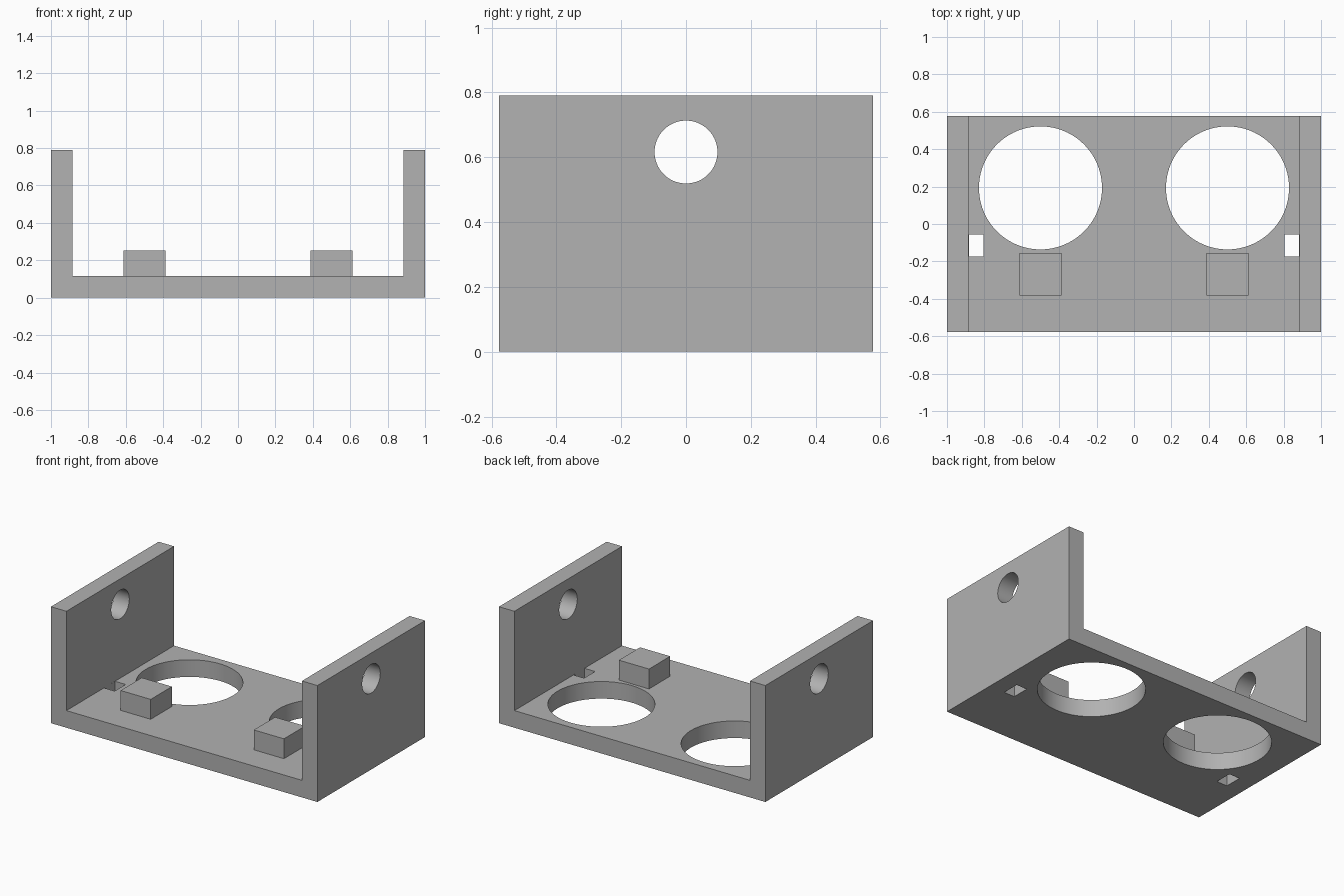
import bpy, bmesh, math
from mathutils import Matrix, Vector

cube = bpy.data.objects.get("Cube")
if cube:
    bpy.data.objects.remove(cube, do_unlink=True)

DEPTH, HEIGHT, THICK = 0.577, 0.79, 0.116   # half depth, wall height, plate thickness
INNER = 1 - THICK

grey = bpy.data.materials.new("plain_grey")
grey.use_nodes = True
colour = (0.445, 0.445, 0.445, 1)
grey.diffuse_color = colour
grey.node_tree.nodes["Principled BSDF"].inputs["Base Color"].default_value = colour


def finish(name, bm):
    bmesh.ops.recalc_face_normals(bm, faces=bm.faces)
    mesh = bpy.data.meshes.new(name)
    bm.to_mesh(mesh)
    bm.free()
    mesh.materials.append(grey)
    obj = bpy.data.objects.new(name, mesh)
    bpy.context.collection.objects.link(obj)
    return obj


def box(name, low, high):
    low, high = Vector(low), Vector(high)
    bm = bmesh.new()
    size = Matrix.Diagonal((high - low).to_4d())
    bmesh.ops.create_cube(bm, size=1, matrix=Matrix.Translation((low + high) / 2) @ size)
    return finish(name, bm)


def cylinder(name, centre, radius, length, turn=0.0):
    bm = bmesh.new()
    bmesh.ops.create_cone(bm, cap_ends=True, segments=96, radius1=radius, radius2=radius,
                          depth=length,
                          matrix=Matrix.Translation(centre) @ Matrix.Rotation(turn, 4, 'Y'))
    return finish(name, bm)


# U-shaped bracket: floor and two side walls from one extruded profile
profile = [(-1, 0), (1, 0), (1, HEIGHT), (INNER, HEIGHT),
           (INNER, THICK), (-INNER, THICK), (-INNER, HEIGHT), (-1, HEIGHT)]
bm = bmesh.new()
face = bm.faces.new([bm.verts.new((x, -DEPTH, z)) for x, z in profile])
extruded = bmesh.ops.extrude_face_region(bm, geom=[face])["geom"]
bmesh.ops.translate(bm, vec=(0, 2 * DEPTH, 0),
                    verts=[v for v in extruded if isinstance(v, bmesh.types.BMVert)])
bracket = finish("bracket", bm)

# Cutters: large floor holes, small slots beside the walls, pivot hole in both walls
cutters = [cylinder("pivot_hole_cutter", (0, 0, 0.616), 0.097, 3, math.pi / 2)]
for side in (-1, 1):
    cutters.append(cylinder("floor_hole_cutter", (side * 0.5, 0.193, THICK / 2), 0.329, 0.4))
    x1, x2 = sorted((side * 0.804, side * (INNER - 0.0005)))
    cutters.append(box("slot_cutter", (x1, -0.174, -0.1), (x2, -0.056, 0.2)))

for cutter in cutters:
    cutter.hide_render = True
    cut = bracket.modifiers.new("cut", 'BOOLEAN')
    cut.operation = 'DIFFERENCE'
    cut.solver = 'EXACT'
    cut.object = cutter

# Apply the cuts and drop the cutters
graph = bpy.context.evaluated_depsgraph_get()
cut_mesh = bpy.data.meshes.new_from_object(bracket.evaluated_get(graph))
bracket.modifiers.clear()
bracket.data = cut_mesh
for cutter in cutters:
    bpy.data.objects.remove(cutter, do_unlink=True)

# Smooth hole walls, sharp rims
bpy.ops.object.select_all(action='DESELECT')
bracket.select_set(True)
bpy.context.view_layer.objects.active = bracket
bpy.ops.object.shade_smooth_by_angle(angle=math.radians(30))

# Two blocks standing on the floor near the front
for side, name in ((-1, "right_block"), (1, "left_block")):
    x = side * 0.5
    box(name, (x - 0.113, -0.383, THICK), (x + 0.113, -0.156, 0.251))
